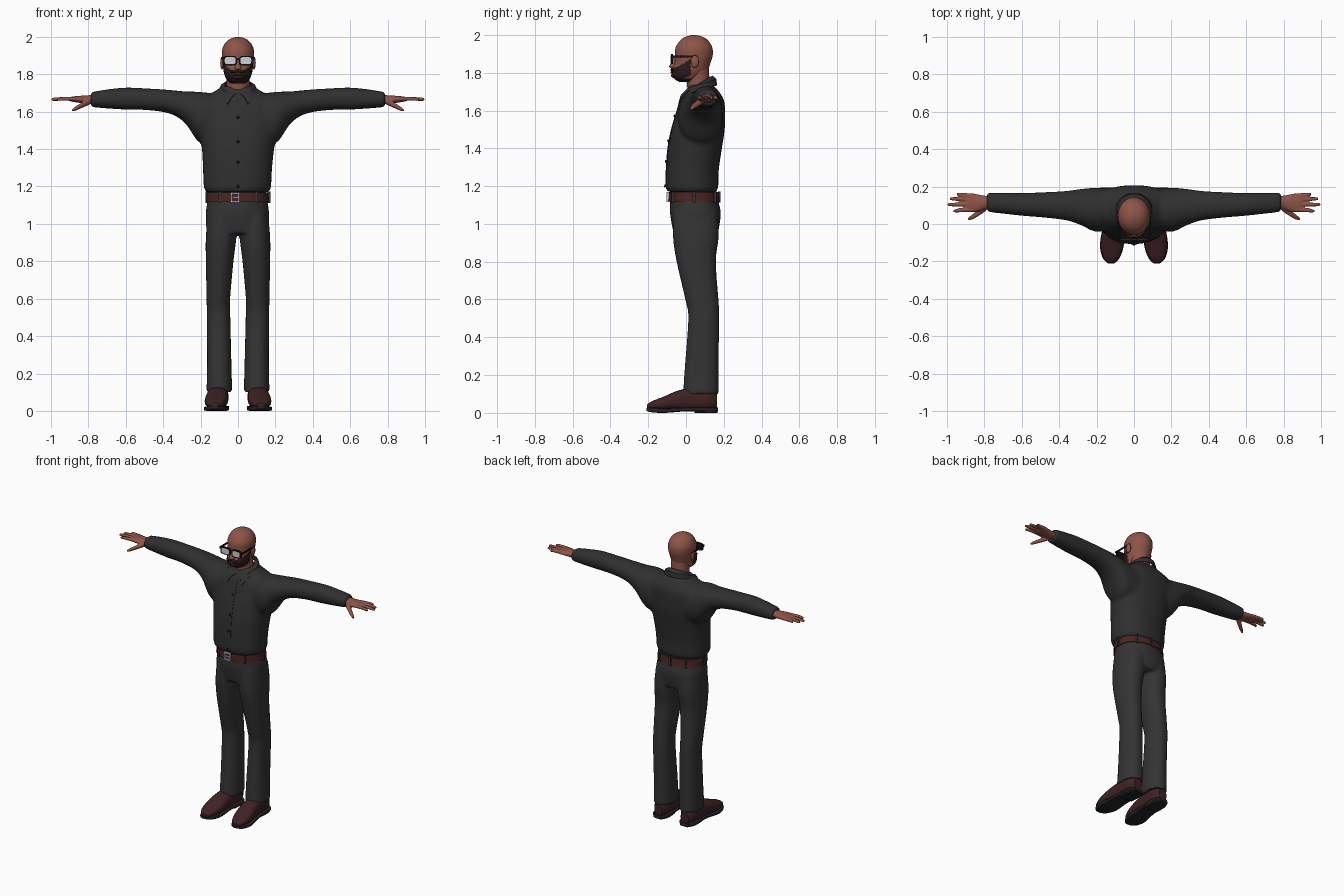
import bpy, bmesh, math
from mathutils import Vector, Matrix

if "Cube" in bpy.data.objects:
    bpy.data.objects.remove(bpy.data.objects["Cube"])


def material(name, r, g, b):
    m = bpy.data.materials.new(name)
    m.use_nodes = True
    m.diffuse_color = (r, g, b, 1)
    m.node_tree.nodes["Principled BSDF"].inputs["Base Color"].default_value = (r, g, b, 1)
    return m


SKIN = material("brown skin", .27, .09, .062)
SHIRT = material("black shirt cloth", .029, .029, .029)
TROUSER = material("charcoal trouser cloth", .034, .034, .034)
BELT = material("red brown leather", .07, .018, .017)
SHOE = material("dark shoe leather", .05, .016, .018)
SOLE = material("dark sole", .018, .017, .019)
HAIR = material("dark beard", .022, .011, .010)
BLACK = material("black plastic", .006, .006, .006)
PALE = material("pale lens and metal", .62, .64, .66)
LIP = material("lips", .13, .035, .032)

AXES = {"x": lambda t, a, b: (t, a, b),
        "y": lambda t, a, b: (a, t, b),
        "z": lambda t, a, b: (a, b, t)}


def spline(rows, steps):
    """Smoothly interpolated cross-sections."""
    out = []
    for i in range(len(rows) - 1):
        quad = [Vector(rows[min(max(i + k, 0), len(rows) - 1)]) for k in (-1, 0, 1, 2)]
        p, q, r, s = quad
        for k in range(steps):
            u = k / steps
            out.append(q + (r - p) * (u / 2) + (p * 2 - q * 5 + r * 4 - s) * (u * u / 2)
                       + (q * 3 - p - r * 3 + s) * (u ** 3 / 2))
    return out + [Vector(rows[-1])]


def loft(bm, axis, rows, n=32, power=1.0, steps=4, side=1):
    """Skin rows of (position, centre a, centre b, radius a, radius b)."""
    rings = []
    for t, a, b, ra, rb in spline(rows, steps):
        ring = []
        for k in range(n):
            w = 2 * math.pi * k / n
            c, s = math.cos(w), math.sin(w)
            pa = a + max(ra, .001) * math.copysign(abs(c) ** power, c)
            pb = b + max(rb, .001) * math.copysign(abs(s) ** power, s)
            co = Vector(AXES[axis](t, pa, pb))
            co.x *= side
            ring.append(bm.verts.new(co))
        rings.append(ring)
    for lo, hi in zip(rings, rings[1:]):
        for k in range(n):
            bm.faces.new((lo[k], lo[(k + 1) % n], hi[(k + 1) % n], hi[k]))
    bm.faces.new(rings[0])
    bm.faces.new(rings[-1])


def box(bm, loc, size):
    bmesh.ops.create_cube(bm, size=1, matrix=Matrix.Translation(loc) @ Matrix.Diagonal((*size, 1)))


def ball(bm, loc, radii):
    bmesh.ops.create_uvsphere(bm, u_segments=20, v_segments=12, radius=1,
                              matrix=Matrix.Translation(loc) @ Matrix.Diagonal((*radii, 1)))


def finish(name, bm, *mats, voxel=0, relax=6, thick=0):
    bmesh.ops.recalc_face_normals(bm, faces=bm.faces)
    mesh = bpy.data.meshes.new(name)
    bm.to_mesh(mesh)
    bm.free()
    ob = bpy.data.objects.new(name, mesh)
    bpy.context.collection.objects.link(ob)
    for m in mats:
        mesh.materials.append(m)
    bpy.ops.object.select_all(action="DESELECT")
    ob.select_set(True)
    bpy.context.view_layer.objects.active = ob
    if voxel:
        mod = ob.modifiers.new("blend", "REMESH")
        mod.mode, mod.voxel_size = "VOXEL", voxel
        mod = ob.modifiers.new("relax", "SMOOTH")
        mod.factor, mod.iterations = .5, relax
    if thick:
        ob.modifiers.new("thickness", "SOLIDIFY").thickness = thick
    for mod in list(ob.modifiers):
        bpy.ops.object.modifier_apply(modifier=mod.name)
    bpy.ops.object.shade_smooth_by_angle(angle=math.radians(40))
    return ob


# Shirt: body and both sleeves blended into one skin
bm = bmesh.new()
loft(bm, "z", [(1.17, -.003, .032, .168, .13), (1.2, -.003, .032, .18, .139),
               (1.28, -.003, .034, .184, .139), (1.4, 0, .047, .193, .143),
               (1.5, 0, .064, .21, .141), (1.58, 0, .077, .23, .13),
               (1.65, 0, .085, .22, .117), (1.7, 0, .085, .14, .09),
               (1.735, 0, .08, .085, .062)], power=.88)
for s in (1, -1):
    loft(bm, "x", [(.08, .085, 1.56, .11, .13), (.2, .076, 1.568, .118, .138),
                   (.28, .09, 1.622, .098, .086), (.36, .098, 1.652, .079, .064),
                   (.48, .102, 1.666, .068, .058), (.6, .105, 1.67, .061, .059),
                   (.7, .111, 1.668, .056, .051), (.786, .116, 1.665, .051, .04)],
         power=.92, side=s)
shirt = finish("shirt", bm, SHIRT, voxel=.01)


def chest_y(x, z, default=0):
    hit, co, _, _ = shirt.ray_cast(Vector((x, -1, z)), Vector((0, 1, 0)))
    return co.y if hit else default


# Button placket and buttons on the shirt front
bm = bmesh.new()
levels = [1.185 + .03 * i for i in range(17)]
rows = [[bm.verts.new((x, chest_y(x, z) - .003, z)) for x in (-.016, 0, .016)] for z in levels]
for lo, hi in zip(rows, rows[1:]):
    for k in range(2):
        bm.faces.new((lo[k], lo[k + 1], hi[k + 1], hi[k]))
finish("placket", bm, SHIRT, thick=.004)
bm = bmesh.new()
for z in (1.2, 1.33, 1.44, 1.57):
    ball(bm, (0, chest_y(0, z) - .005, z), (.008, .005, .008))
finish("buttons", bm, BLACK)

# Folded collar with two points, open at the front
bm = bmesh.new()
rows = []
for i in range(41):
    u = i / 20 - 1
    t, w = math.pi + u * (math.pi - .12), math.pi + u * (math.pi - .55)
    top = Vector((.07 * math.sin(t), .067 - .073 * math.cos(t), 1.742 - .043 * math.cos(t)))
    front = max(math.cos(w), 0)
    low = Vector((.102 * math.sin(w), .07 - .095 * math.cos(w),
                  1.72 - .11 * front ** 2 + .012 * max(-math.cos(w), 0)))
    if front > .25:
        low.y = min(low.y, chest_y(low.x, low.z, low.y) - .007)
    mid = (top + low) / 2 + Vector((.008 * math.sin(w), -.008 * math.cos(w), .008))
    rows.append([bm.verts.new(p) for p in (top, mid, low)])
for a, b in zip(rows, rows[1:]):
    for k in range(2):
        bm.faces.new((a[k], b[k], b[k + 1], a[k + 1]))
finish("collar", bm, SHIRT, thick=.006)

# Trousers: hips and both legs blended
bm = bmesh.new()
loft(bm, "z", [(.95, -.003, .052, .165, .118), (1.05, -.003, .05, .17, .134),
               (1.12, -.003, .044, .161, .128), (1.2, -.003, .038, .15, .118)], power=.9)
for s in (1, -1):
    loft(bm, "z", [(.1, .1, .078, .069, .094), (.25, .1, .083, .065, .089),
                   (.5, .104, .094, .063, .082), (.6, .105, .084, .063, .088),
                   (.8, .098, .054, .074, .104), (.93, .09, .052, .082, .121),
                   (1.06, .08, .05, .08, .118)], power=.9, side=s)
finish("trousers", bm, TROUSER, voxel=.01, relax=4)

# Belt, loops and buckle
bm = bmesh.new()
loft(bm, "z", [(1.118, -.003, .043, .167, .135), (1.168, -.003, .04, .163, .131)],
     n=48, power=.9, steps=1)
finish("belt", bm, BELT)
bm = bmesh.new()
for deg in (-125, -55, 0, 55, 90, 125, 180):
    w = math.radians(deg)
    c, s = math.cos(w), math.sin(w)
    pos = (.166 * math.copysign(abs(c) ** .9, c), .042 + .134 * math.copysign(abs(s) ** .9, s), 1.142)
    box(bm, pos, (.014, .014, .06))
finish("belt_loops", bm, TROUSER)
bm = bmesh.new()
for k in (-1, 1):
    box(bm, (-.016 + .021 * k, -.097, 1.142), (.008, .012, .054))
    box(bm, (-.016, -.097, 1.142 + .023 * k), (.05, .012, .008))
box(bm, (-.012, -.098, 1.142), (.034, .01, .007))
finish("buckle", bm, PALE)

# Shoes with soles and heels
for s, label in ((1, "left"), (-1, "right")):
    bm = bmesh.new()
    loft(bm, "y", [(-.206, .122, .034, .018, .01), (-.18, .122, .04, .042, .022),
                   (-.12, .118, .05, .06, .035), (-.04, .112, .066, .059, .053),
                   (.05, .106, .074, .053, .06), (.12, .104, .072, .052, .057),
                   (.164, .103, .06, .03, .038)], power=.8, side=s)
    finish(label + "_shoe", bm, SHOE)
    bm = bmesh.new()
    loft(bm, "y", [(-.21, .122, .019, .018, .008), (-.18, .122, .015, .046, .012),
                   (-.11, .118, .012, .064, .012), (.0, .11, .018, .056, .01),
                   (.13, .104, .018, .056, .01), (.17, .103, .018, .03, .01)],
         power=.35, side=s)
    loft(bm, "y", [(.045, .106, .012, .052, .012), (.12, .104, .012, .055, .012),
                   (.168, .103, .012, .032, .012)], power=.4, side=s)
    finish(label + "_sole", bm, SOLE)

# Hands: palm, four fingers and thumb blended
for s, label in ((1, "left"), (-1, "right")):
    bm = bmesh.new()
    loft(bm, "x", [(.74, .118, 1.665, .032, .026), (.8, .115, 1.665, .037, .023),
                   (.845, .112, 1.666, .049, .019), (.885, .116, 1.667, .05, .014),
                   (.9, .116, 1.667, .044, .01)], n=24, side=s)
    for y, spread, tip in ((.076, -.006, .965), (.104, 0, .997), (.131, .004, .985), (.152, .008, .948)):
        loft(bm, "x", [(.86, y, 1.668, .012, .011), (.93, y + spread / 2, 1.669, .011, .0105),
                       (tip - .008, y + spread, 1.666, .009, .009),
                       (tip, y + spread, 1.665, .005, .005)], n=12, side=s)
    loft(bm, "x", [(.79, .09, 1.656, .02, .017), (.835, .058, 1.634, .018, .015),
                   (.868, .036, 1.617, .013, .012), (.888, .026, 1.606, .007, .007)],
         n=12, side=s)
    finish(label + "_hand", bm, SKIN, voxel=.005, relax=3)

# Neck, nose and ears
bm = bmesh.new()
loft(bm, "z", [(1.64, 0, .075, .062, .06), (1.72, 0, .067, .06, .06), (1.84, 0, .058, .062, .062)])
finish("neck", bm, SKIN)
bm = bmesh.new()
loft(bm, "z", [(1.888, 0, -.056, .008, .008), (1.85, 0, -.065, .012, .016),
               (1.832, 0, -.068, .019, .021), (1.82, 0, -.062, .01, .012)], n=16)
finish("nose", bm, SKIN)
bm = bmesh.new()
for s in (1, -1):
    ball(bm, (.085 * s, .047, 1.86), (.01, .021, .034))
finish("ears", bm, SKIN)

# Head, with the beard taken from the jaw faces
bm = bmesh.new()
loft(bm, "z", [(1.752, 0, .008, .036, .045), (1.766, 0, .006, .056, .066),
               (1.785, 0, .01, .068, .083), (1.812, 0, .02, .076, .096),
               (1.85, 0, .034, .081, .095), (1.89, 0, .041, .085, .1),
               (1.93, 0, .042, .085, .098), (1.965, 0, .043, .07, .079),
               (1.985, 0, .043, .049, .055), (1.996, 0, .043, .024, .027),
               (2.0, 0, .043, .002, .002)], n=72, steps=6)
for f in bm.faces:
    c = f.calc_center_median()
    jaw = 1.75 + .5 * (c.y + .05) < c.z < 1.822 + .55 * (c.y + .065)
    f.material_index = int(c.y < .026 and (jaw or c.z < 1.77))
finish("head", bm, SKIN, HAIR)

# Moustache and lips
bm = bmesh.new()
for s in (1, -1):
    ball(bm, (.018 * s, -.071, 1.816), (.024, .011, .008))
ball(bm, (0, -.066, 1.785), (.034, .014, .012))
finish("moustache", bm, HAIR)
bm = bmesh.new()
ball(bm, (0, -.075, 1.803), (.021, .007, .006))
finish("lips", bm, LIP)

# Glasses: rims, bridge, temples and pale lenses
rims, lenses = bmesh.new(), bmesh.new()
for s in (1, -1):
    loft(rims, "y", [(-.08, .044, 1.873, .038, .026), (-.07, .044, 1.873, .038, .026)],
         power=.5, steps=1, side=s)
    loft(lenses, "y", [(-.082, .042, 1.873, .029, .019), (-.078, .042, 1.873, .029, .019)],
         power=.5, steps=1, side=s)
    box(rims, (.087 * s, -.008, 1.886), (.006, .138, .011))
    box(rims, (.084 * s, -.074, 1.886), (.012, .011, .013))
box(rims, (0, -.075, 1.88), (.03, .009, .01))
finish("glasses_frame", rims, BLACK)
finish("lenses", lenses, PALE)
